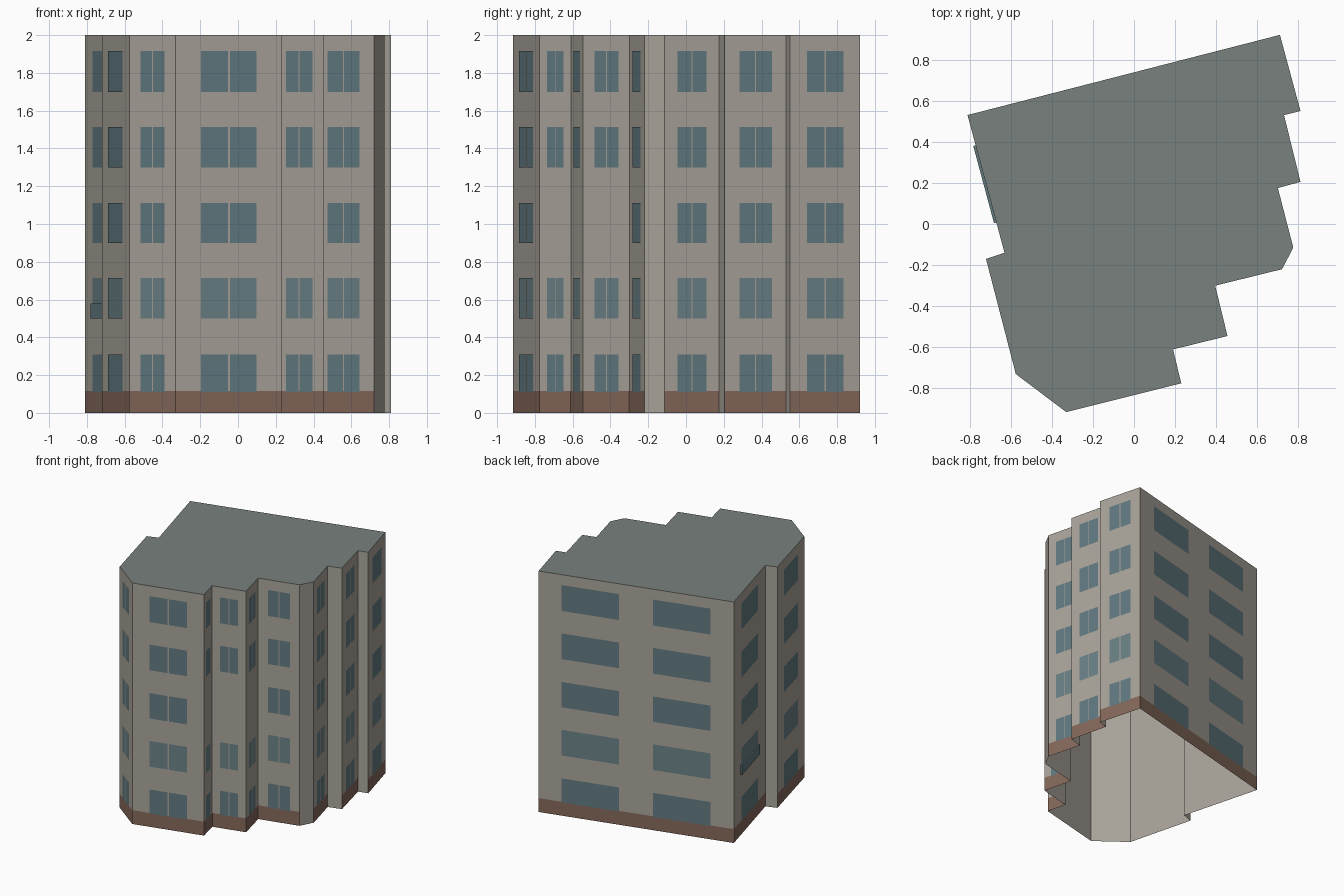
import bpy
from mathutils import Vector

if "Cube" in bpy.data.objects:
    bpy.data.objects.remove(bpy.data.objects["Cube"])

HEIGHT = 2.0
# Footprint corners, clockwise from the back left
FOOT = [(-.81, .53), (.71, .92), (.81, .55), (.73, .53), (.81, .205), (.70, .175),
        (.775, -.115), (.72, -.22), (.395, -.30), (.455, -.545), (.19, -.61),
        (.23, -.775), (-.33, -.915), (-.575, -.73), (-.72, -.17), (-.63, -.14)]
FLOORS = [(.11, .31), (.5, .713), (.9, 1.11), (1.3, 1.513), (1.7, 1.915)]


def material(name, rgb):
    m = bpy.data.materials.new(name)
    m.diffuse_color = (*rgb, 1)
    m.use_nodes = True
    m.node_tree.nodes["Principled BSDF"].inputs["Base Color"].default_value = m.diffuse_color
    return m


STONE = material("stone", (.40, .37, .325))
BRICK = material("brick", (.235, .14, .105))
GLASS = material("glass", (.12, .195, .22))
PALE = material("pale_glass", (.145, .22, .24))
ROOF = material("roof_grey", (.19, .22, .205))


def mesh_object(name, verts, faces, mat):
    me = bpy.data.meshes.new(name)
    me.from_pydata(verts, [], faces)
    me.materials.append(mat)
    ob = bpy.data.objects.new(name, me)
    bpy.context.collection.objects.link(ob)
    return ob


def wall_point(i, t, z, out=0.0):
    """Point on wall i at fraction t along it, height z, pushed outward."""
    a, b = Vector(FOOT[i]), Vector(FOOT[(i + 1) % len(FOOT)])
    d = (b - a).normalized()
    p = a.lerp(b, t) + Vector((-d.y, d.x)) * out
    return (p.x, p.y, z)


def panels(name, rects, mat, out):
    """Flat panels on walls, each given as (wall, t0, t1, z0, z1)."""
    verts, faces = [], []
    for i, t0, t1, z0, z1 in rects:
        n = len(verts)
        verts += [wall_point(i, t, z, out)
                  for t, z in ((t0, z0), (t0, z1), (t1, z1), (t1, z0))]
        faces.append((n, n + 1, n + 2, n + 3))
    return mesh_object(name, verts, faces, mat)


# Outer walls, open underneath
N = len(FOOT)
mesh_object("walls", [(x, y, z) for z in (0, HEIGHT) for x, y in FOOT],
            [(i, N + i, N + (i + 1) % N, (i + 1) % N) for i in range(N)], STONE)

# Flat roof
mesh_object("roof", [(x, y, HEIGHT) for x, y in FOOT], [tuple(reversed(range(N)))], ROOF)

# Brick base on the main walls; the plain returns have none
PLAIN = {2, 4, 6, 14}
panels("brick_base", [(i, 0, 1, 0, .115) for i in range(N) if i not in PLAIN], BRICK, .001)

# Windows: two panes on the front and right, single panes on the left, wide ones on the back
PAIRED = [1, 3, 5, 7, 8, 9, 10, 11, 12]
SINGLE = [13, 15]
BLANK_THIRD = {8, 9, 10}
clear, pale = [], []
for level, (z0, z1) in enumerate(FLOORS):
    group = pale if level == 1 else clear
    for i in PAIRED:
        if level == 2 and i in BLANK_THIRD:
            continue
        group += [(i, .235, .488, z0, z1), (i, .508, .76, z0, z1)]
    for i in SINGLE:
        group.append((i, .235, .765, z0, z1))
    group += [(0, .118, .413, z0, z1), (0, .587, .882, z0, z1)]
panels("windows", clear, GLASS, .002)
panels("first_floor_windows", pale, PALE, .002)

# Shallow guard box below the left first-floor window
box = [wall_point(15, t, z, o) for o in (0, .012) for t, z in
       ((.22, .5), (.22, .58), (.78, .58), (.78, .5))]
mesh_object("window_guard", box,
            [(4, 5, 6, 7), (0, 3, 2, 1), (0, 1, 5, 4), (1, 2, 6, 5), (2, 3, 7, 6), (3, 0, 4, 7)], GLASS)
